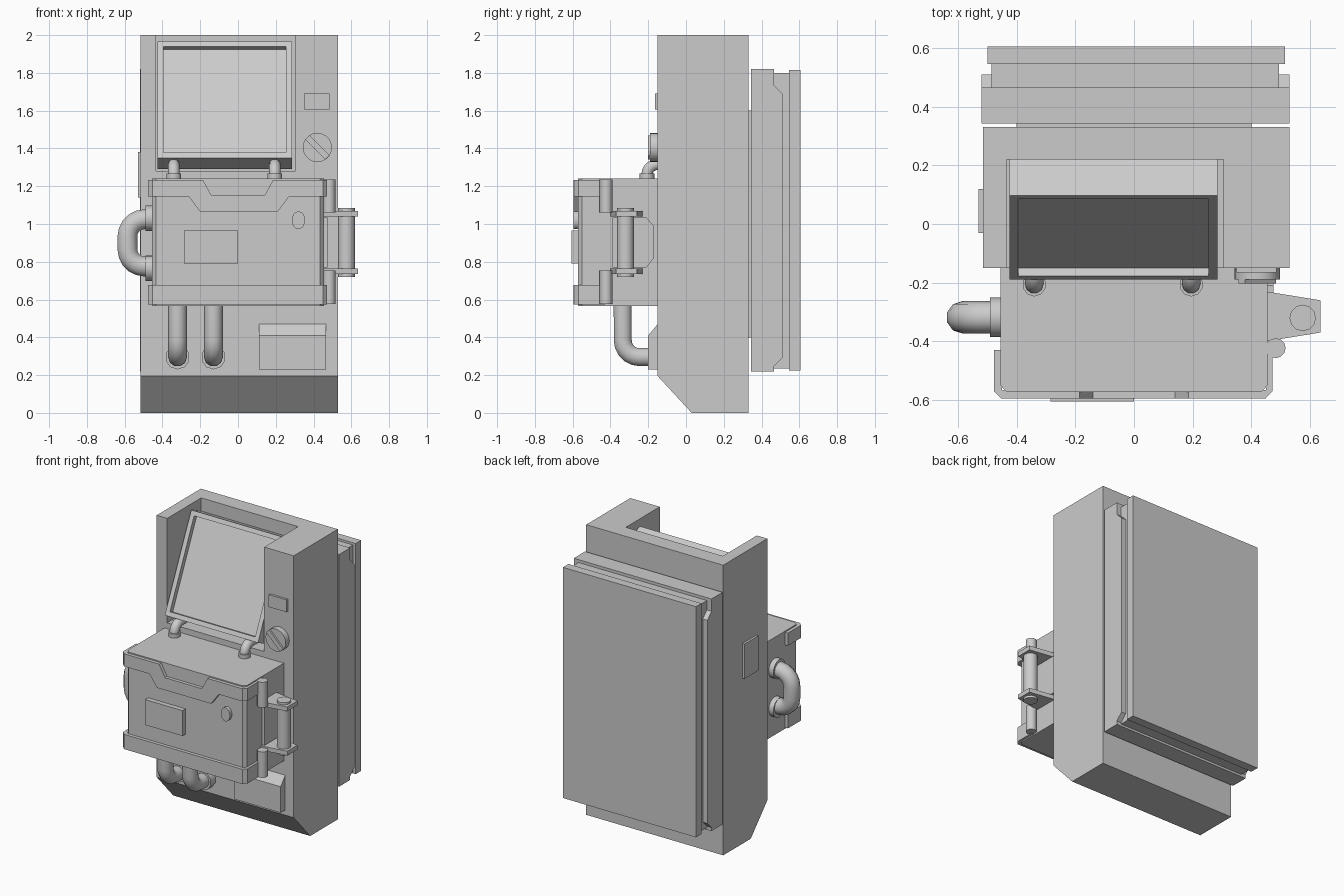
import bpy, bmesh, math
from mathutils import Vector, Matrix

cube = bpy.data.objects.get("Cube")
if cube:
    bpy.data.objects.remove(cube, do_unlink=True)

grey = bpy.data.materials.new("plain_grey")
grey.use_nodes = True
grey.diffuse_color = (0.6, 0.6, 0.6, 1)
grey.node_tree.nodes["Principled BSDF"].inputs["Base Color"].default_value = (0.6, 0.6, 0.6, 1)


def finish(name, bm):
    bmesh.ops.recalc_face_normals(bm, faces=bm.faces)
    mesh = bpy.data.meshes.new(name)
    bm.to_mesh(mesh)
    bm.free()
    mesh.materials.append(grey)
    obj = bpy.data.objects.new(name, mesh)
    bpy.context.collection.objects.link(obj)
    return obj


def smooth(obj):
    bpy.ops.object.select_all(action='DESELECT')
    obj.select_set(True)
    bpy.context.view_layer.objects.active = obj
    bpy.ops.object.shade_smooth_by_angle(angle=math.radians(50))


def prism(name, axis, points, lo, hi):
    """Extrude a profile along axis; points use the other two axes in order."""
    bm = bmesh.new()
    i = "xyz".index(axis)

    def vert(p, d):
        co = list(p)
        co.insert(i, d)
        return bm.verts.new(co)
    a = [vert(p, lo) for p in points]
    b = [vert(p, hi) for p in points]
    bm.faces.new(a)
    bm.faces.new(b[::-1])
    for k in range(len(a)):
        n = (k + 1) % len(a)
        bm.faces.new((a[k], b[k], b[n], a[n]))
    return finish(name, bm)


def box(name, x, y, z):
    return prism(name, "z", [(x[0], y[0]), (x[1], y[0]), (x[1], y[1]), (x[0], y[1])], *z)


def rod(name, start, end, radius, sides=16):
    start, end = Vector(start), Vector(end)
    d = end - start
    bm = bmesh.new()
    mat = Matrix.Translation((start + end) / 2) @ d.to_track_quat('Z', 'Y').to_matrix().to_4x4()
    bmesh.ops.create_cone(bm, cap_ends=True, segments=sides, radius1=radius,
                          radius2=radius, depth=d.length, matrix=mat)
    obj = finish(name, bm)
    smooth(obj)
    return obj


def pipe(name, corners, radius, bend):
    """Round tube through corners, with each inner corner filleted."""
    pts = [Vector(c) for c in corners]
    path = [pts[0]]
    for p, c, n in zip(pts, pts[1:], pts[2:]):
        a, b = c + (p - c).normalized() * bend, c + (n - c).normalized() * bend
        for k in range(6):
            t = k / 5
            path.append(a + (c - a) * math.sin(t * math.pi / 2)
                        + (b - c) * (1 - math.cos(t * math.pi / 2)))
    path.append(pts[-1])
    cu = bpy.data.curves.new(name, 'CURVE')
    cu.dimensions = '3D'
    cu.bevel_depth = radius
    cu.bevel_resolution = 3
    cu.use_fill_caps = True
    cu.materials.append(grey)
    sp = cu.splines.new('POLY')
    sp.points.add(len(path) - 1)
    for q, co in zip(sp.points, path):
        q.co = (*co, 1)
    obj = bpy.data.objects.new(name, cu)
    bpy.context.collection.objects.link(obj)
    bpy.ops.object.select_all(action='DESELECT')
    obj.select_set(True)
    bpy.context.view_layer.objects.active = obj
    bpy.ops.object.convert(target='MESH')
    smooth(bpy.context.view_layer.objects.active)


# Main cabinet with an open bay at the top
cabinet = prism("cabinet", "x", [(-.15, .195), (.03, 0), (.33, 0), (.33, 2), (-.15, 2)], -.515, .53)
cutter = box("bay_cutter", (-.435, .305), (-.4, .22), (1.28, 2.2))
cutter.hide_render = True
cut = cabinet.modifiers.new("bay", 'BOOLEAN')
cut.object = cutter
cut.operation = 'DIFFERENCE'
cut.solver = 'EXACT'
bpy.context.view_layer.objects.active = cabinet
bpy.ops.object.modifier_apply(modifier="bay")
bpy.data.objects.remove(cutter, do_unlink=True)

# Tilted display with a sunken screen
bm = bmesh.new()
bmesh.ops.create_cube(bm, size=1)
bmesh.ops.scale(bm, vec=(.71, .14, .68), verts=bm.verts)
bmesh.ops.translate(bm, vec=(0, .07, .34), verts=bm.verts)
bm.normal_update()
front = [f for f in bm.faces if f.normal.y < -.9]
bmesh.ops.inset_region(bm, faces=front, thickness=.043)
bmesh.ops.inset_region(bm, faces=front, thickness=.002, depth=-.03)
display = finish("display", bm)
display.location = (-.07, -.19, 1.35)
display.rotation_euler.x = -math.radians(25)

# Controls and panels on the cabinet
box("small_readout", (.35, .485), (-.165, -.14), (1.605, 1.69))
rod("knob", (.42, -.14, 1.405), (.42, -.19, 1.405), .077, 20)
ridge = box("knob_ridge", (-.075, .075), (-.01, .01), (-.016, .016))
ridge.location = (.42, -.192, 1.405)
ridge.rotation_euler.y = math.radians(45)
prism("sloped_panel", "x", [(-.14, .47), (-.15, .47), (-.2, .41), (-.2, .23), (-.14, .23)], .11, .465)
box("side_plate", (-.53, -.51), (-.03, .12), (1.14, 1.38))

# Front housing with chamfered front corners
prism("housing", "z", [(-.455, -.14), (-.455, -.55), (-.435, -.572), (.435, -.572),
                       (.455, -.55), (.455, -.14)], .567, 1.24)
box("housing_plate", (-.285, 0), (-.605, -.56), (.79, .965))
button = rod("housing_button", (0, -.56, 0), (0, -.595, 0), .035)
button.scale.z = 1.35
button.location = (.32, 0, 1.02)

# Lid trim dips in the middle
prism("lid_trim", "y", [(-.45, 1.232), (-.185, 1.232), (-.14, 1.15), (.14, 1.15), (.185, 1.232),
                        (.45, 1.232), (.45, 1.145), (.27, 1.145), (.21, 1.065), (-.2, 1.065),
                        (-.26, 1.145), (-.45, 1.145)], -.595, -.565)
box("bottom_trim", (-.45, .45), (-.595, -.565), (.575, .677))


# Corner wraps continue the trims around the sides
def corner_wrap(name, x, inner, back, z):
    s = math.copysign(1, x)
    prism(name, "z", [(s * .44, -.595), (x - s * .025, -.595), (x, -.57), (x, back),
                      (inner, back), (inner, -.565), (s * .44, -.565)], *z)


for level, z in (("lid", (1.145, 1.232)), ("bottom", (.575, .677))):
    corner_wrap(level + "_wrap_right", -.477, -.45, -.43, z)
    corner_wrap(level + "_wrap_left", .472, .45, -.43, z)

# Hinge barrels
for level, z0, z1 in (("upper", 1.06, 1.235), ("lower", .577, .755)):
    rod(level + "_hinge", (.483, -.423, z0), (.483, -.423, z1), .034, 12)

# Side grip: wall plate, two arms and an upright bar
prism("grip_plate", "x", [(-.39, .77), (-.21, .77), (-.17, .82), (-.17, .99), (-.21, 1.035),
                          (-.39, 1.035)], .45, .475)
for level, z in (("upper", 1.04), ("lower", .735)):
    prism(level + "_grip_arm", "z", [(.45, -.23), (.635, -.26), (.635, -.37), (.45, -.4)], z, z + .03)
rod("grip_bar", (.575, -.32, .72), (.575, -.32, 1.085), .045, 12)

# Curved handle with flanges
pipe("handle", [(-.45, -.318, 1.025), (-.585, -.318, 1.025), (-.585, -.318, .775),
                (-.45, -.318, .775)], .055, .09)
for level, z in (("upper", 1.03), ("lower", .765)):
    rod(level + "_handle_flange", (-.445, -.318, z), (-.49, -.318, z), .067)

# Hoses below the housing and short elbows above it
for side, x in (("right", -.32), ("left", -.13)):
    pipe("lower_hose_" + side, [(x, -.335, .58), (x, -.335, .295), (x, -.14, .295)], .05, .09)
    rod("lower_hose_flange_" + side, (x, -.14, .295), (x, -.2, .295), .065, 10)
for side, x in (("right", -.34), ("left", .195)):
    pipe("elbow_" + side, [(x, -.207, 1.23), (x, -.207, 1.315), (x, -.08, 1.315)], .031, .055)
    rod("elbow_flange_" + side, (x, -.207, 1.235), (x, -.207, 1.267), .04, 10)

# Layered back pack
box("back_mount", (-.4, .4), (.32, .36), (.4, 1.6))
box("back_base", (-.52, .53), (.343, .465), (.22, 1.82))
box("back_core", (-.485, .495), (.46, .55), (.235, 1.8))
box("back_cover", (-.5, .515), (.545, .605), (.225, 1.815))
for side, x0, x1 in (("right", -.52, -.48), ("left", .49, .53)):
    prism("back_rail_" + side, "x", [(.46, 1.74), (.51, 1.69), (.51, .29), (.46, .24)], x0, x1)
